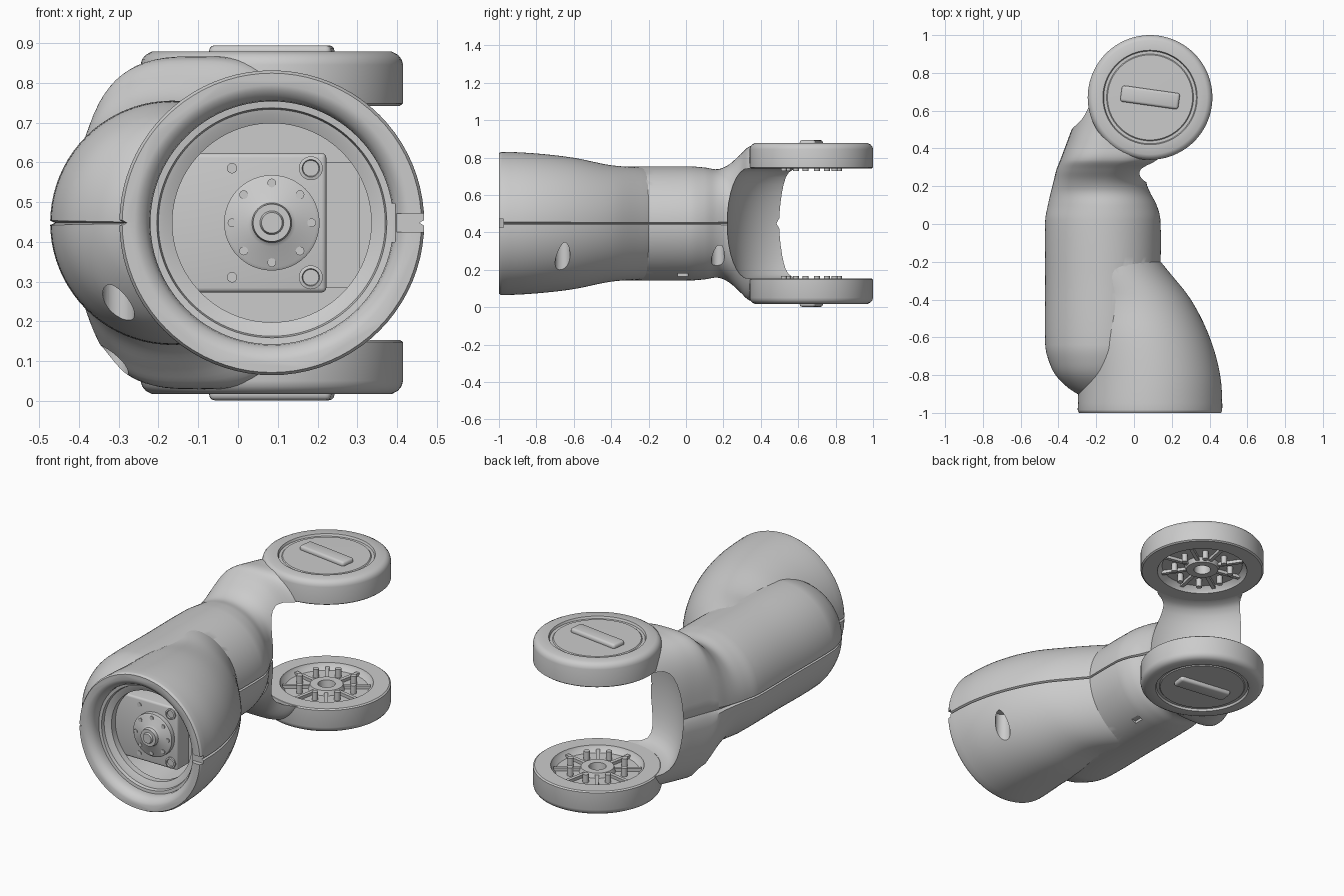
import bpy, bmesh
from math import sin, cos, pi, radians, copysign
from mathutils import Vector

if "Cube" in bpy.data.objects:
    bpy.data.objects.remove(bpy.data.objects["Cube"])

CZ = 0.448                 # mid plane height
CUP_X = 0.085              # axis of the front cup
DX, DY = 0.085, 0.67       # axis of the fork discs


def finish(name, bm, angle=35):
    bmesh.ops.recalc_face_normals(bm, faces=bm.faces)
    me = bpy.data.meshes.new(name)
    bm.to_mesh(me)
    bm.free()
    ob = bpy.data.objects.new(name, me)
    bpy.context.collection.objects.link(ob)
    shade(ob, angle)
    return ob


def shade(ob, angle=35):
    bpy.ops.object.select_all(action='DESELECT')
    ob.select_set(True)
    bpy.context.view_layer.objects.active = ob
    bpy.ops.object.shade_smooth_by_angle(angle=radians(angle))


def skin(name, rings):
    """Join rings of points into a capped solid."""
    bm = bmesh.new()
    vs = [[bm.verts.new(p) for p in r] for r in rings]
    n = len(vs[0])
    for a, b in zip(vs, vs[1:]):
        for i in range(n):
            j = (i + 1) % n
            bm.faces.new((a[i], a[j], b[j], b[i]))
    bm.faces.new(vs[0])
    bm.faces.new(vs[-1])
    return finish(name, bm)


def revolve(name, profile, centre, axis='Z', n=72):
    """Turn (radius, position along axis) pairs around an axis."""
    rings = []
    for r, h in profile:
        ring = []
        for i in range(n):
            u, v = r * cos(2 * pi * i / n), r * sin(2 * pi * i / n)
            ring.append((centre[0] + u, centre[1] + v, h) if axis == 'Z'
                        else (centre[0] + u, h, centre[1] + v))
        rings.append(ring)
    return skin(name, rings)


def rod(name, x, y, z, r, half, axis='Z', n=20):
    if axis == 'Z':
        return revolve(name, [(r, z - half), (r, z + half)], (x, y), 'Z', n)
    return revolve(name, [(r, y - half), (r, y + half)], (x, z), 'Y', n)


def box(name, lo, hi, bevel=0, rot=0):
    bm = bmesh.new()
    bmesh.ops.create_cube(bm, size=1)
    lo, hi = Vector(lo), Vector(hi)
    for v in bm.verts:
        v.co = Vector(a * b for a, b in zip(v.co, hi - lo))
    if bevel:
        bmesh.ops.bevel(bm, geom=bm.edges[:], offset=bevel, segments=3, profile=0.5, affect='EDGES')
    ob = finish(name, bm)
    ob.location, ob.rotation_euler.z = (lo + hi) / 2, rot
    return ob


def loft(name, keys, steps=5, n=80, groove=0.012):
    """Keys (y, centre x, half width, half height, exponent), smoothed, with a side seam."""
    angs = [2 * pi * i / n for i in range(n)] + [s + d for s in (0, pi) for d in (-0.018, 0.018)]
    angs = sorted(a % (2 * pi) for a in angs)
    full = []
    for i in range(len(keys) - 1):
        p0, p1, p2, p3 = (keys[max(0, min(len(keys) - 1, i + k))] for k in (-1, 0, 1, 2))
        h = p2[0] - p1[0]
        for s in range(steps):
            t = s / steps
            row = [p1[0] + h * t]
            for c in range(1, 5):
                m1 = (p2[c] - p0[c]) / (p2[0] - p0[0]) * h
                m2 = (p3[c] - p1[c]) / (p3[0] - p1[0]) * h
                row.append((2*t**3 - 3*t*t + 1) * p1[c] + (t**3 - 2*t*t + t) * m1
                           + (3*t*t - 2*t**3) * p2[c] + (t**3 - t*t) * m2)
            full.append(row)
    full.append(keys[-1])
    rings = []
    for y, cx, rx, rz, e in full:
        ring = []
        for a in angs:
            c, s = cos(a), sin(a)
            k = 1 - groove / rx if abs(s) < 1e-6 else 1
            ring.append((cx + k * rx * copysign(abs(c) ** (2 / e), c), y,
                         CZ + k * rz * copysign(abs(s) ** (2 / e), s)))
        rings.append(ring)
    return skin(name, rings)


def boolean(ob, tool, op='DIFFERENCE'):
    m = ob.modifiers.new('cut', 'BOOLEAN')
    m.object, m.operation, m.solver = tool, op, 'EXACT'
    bpy.context.view_layer.objects.active = ob
    bpy.ops.object.modifier_apply(modifier=m.name)
    bpy.data.objects.remove(tool)


# main housing: round body flowing into the fork arm
body = loft('arm_housing', [
    (-.92, -.165, .10, .10, 2), (-.87, -.165, .18, .18, 2), (-.80, -.165, .25, .25, 2),
    (-.72, -.165, .288, .288, 2), (-.64, -.165, .305, .305, 2), (-.3, -.165, .305, .305, 2),
    (.02, -.165, .305, .305, 2), (.10, -.168, .288, .299, 2), (.17, -.178, .262, .290, 2.1),
    (.23, -.180, .245, .315, 2.3), (.29, -.160, .250, .368, 2.6), (.34, -.115, .275, .412, 3),
    (.42, -.08, .28, .418, 3), (.50, -.04, .29, .418, 3), (.60, -.015, .27, .418, 3),
    (.68, .005, .245, .418, 3)])

# front cup, drifting sideways into the body
cup = loft('front_cup', [
    (-1, CUP_X, .376, .376, 2), (-.985, CUP_X, .383, .383, 2), (-.8, .082, .374, .374, 2),
    (-.6, .05, .351, .351, 2), (-.4, -.01, .311, .311, 2), (-.24, -.125, .299, .299, 2),
    (-.18, -.165, .29, .29, 2)])
boolean(body, cup, 'UNION')

# cup opening with its stepped lip
boolean(body, revolve('cup_cutter', [
    (.35, -1.05), (.35, -1.002), (.333, -.995), (.318, -.983), (.308, -.965), (.305, -.945), (.305, -.93),
    (.289, -.928), (.285, -.91), (.272, -.906), (.25, -.895), (.25, -.86), (.27, -.84),
    (.25, -.62)], (CUP_X, CZ), 'Y', 96))

# barrel-shaped gap of the fork
barrel = [(.322, -.1), (.322, .152)]
barrel += [(.322 + .128 * cos(pi / 2 * t / 8) ** .75, CZ + .295 * sin(pi / 2 * t / 8)) for t in range(-7, 8)]
barrel += [(.322, .744), (.322, 1)]
boolean(body, revolve('fork_cutter', barrel, (DX, DY), 'Z', 96))

# rim notch, screw holes from below and cable slot
boolean(body, box('notch_cutter', (.355, -1.1, .40), (.395, -.93, .496)))
boolean(body, box('notch_slot', (.38, -1.1, .425), (.6, -.975, .471)))
for x, y, r, top in ((.365, -.66, .04, .36), (-.30, -.80, .04, .38), (.03, .17, .035, .33), (-.31, .33, .035, .25)):
    boolean(body, rod('hole_cutter', x, y, top - .3, r, .3, n=32))
boolean(body, box('slot_cutter', (-.05, -.045, .1), (.03, .01, .18)))
shade(body, 32)

# motor inside the cup
box('motor_case', (-.2, -.86, .273), (.222, -.5, .623), .012)
box('motor_bracket', (.19, -.76, .285), (.307, -.6, .60))
revolve('motor_horn', [(.12, -.85), (.12, -.885), (.112, -.89), (.06, -.897), (.05, -.905), (.047, -.925),
                       (.03, -.925), (.026, -.935)], (CUP_X, CZ), 'Y', 48)
for i in range(8):
    a = i * pi / 4
    rod('horn_bolt', CUP_X + .1 * cos(a), -.888, CZ + .1 * sin(a), .011, .008, 'Y', 16)
for s in (-1, 1):
    z = CZ + s * .137
    revolve('case_screw', [(.03, -.85), (.03, -.868), (.022, -.87), (.02, -.862), (.01, -.862)],
            (.183, z), 'Y', 24)
    rod('case_rivet', -.015, -.86, z, .013, .004, 'Y', 16)

# fork discs, upper and lower mirrored about the mid plane
disc = [(.04, .80), (.045, .75), (.085, .75), (.095, .775), (.215, .775), (.235, .755), (.24, .742),
        (.322, .742), (.33, .748), (.33, .845), (.326, .859), (.317, .870), (.302, .878), (.25, .878),
        (.245, .866), (.230, .866), (.225, .871), (.05, .872)]
for side, s in (('upper', 1), ('lower', -1)):
    def fz(z):
        return CZ + s * (z - CZ)
    revolve(side + '_disc', [(r, fz(z)) for r, z in disc], (DX, DY), 'Z', 96)
    za, zb = sorted((fz(.86), fz(.894)))
    box(side + '_key_bar', (DX - .155, DY - .043, za), (DX + .155, DY + .043, zb), .014, radians(-8))
    za, zb = sorted((fz(.758), fz(.78)))
    for i in range(8):
        a = i * pi / 4 + .2
        rod(side + '_peg', DX + .15 * cos(a), DY + .15 * sin(a), fz(.752), .016, .024, n=16)
        b = a + pi / 8
        x, y = DX + .155 * cos(b), DY + .155 * sin(b)
        box(side + '_rib', (x - .07, y - .01, za), (x + .07, y + .01, zb), 0, b)
